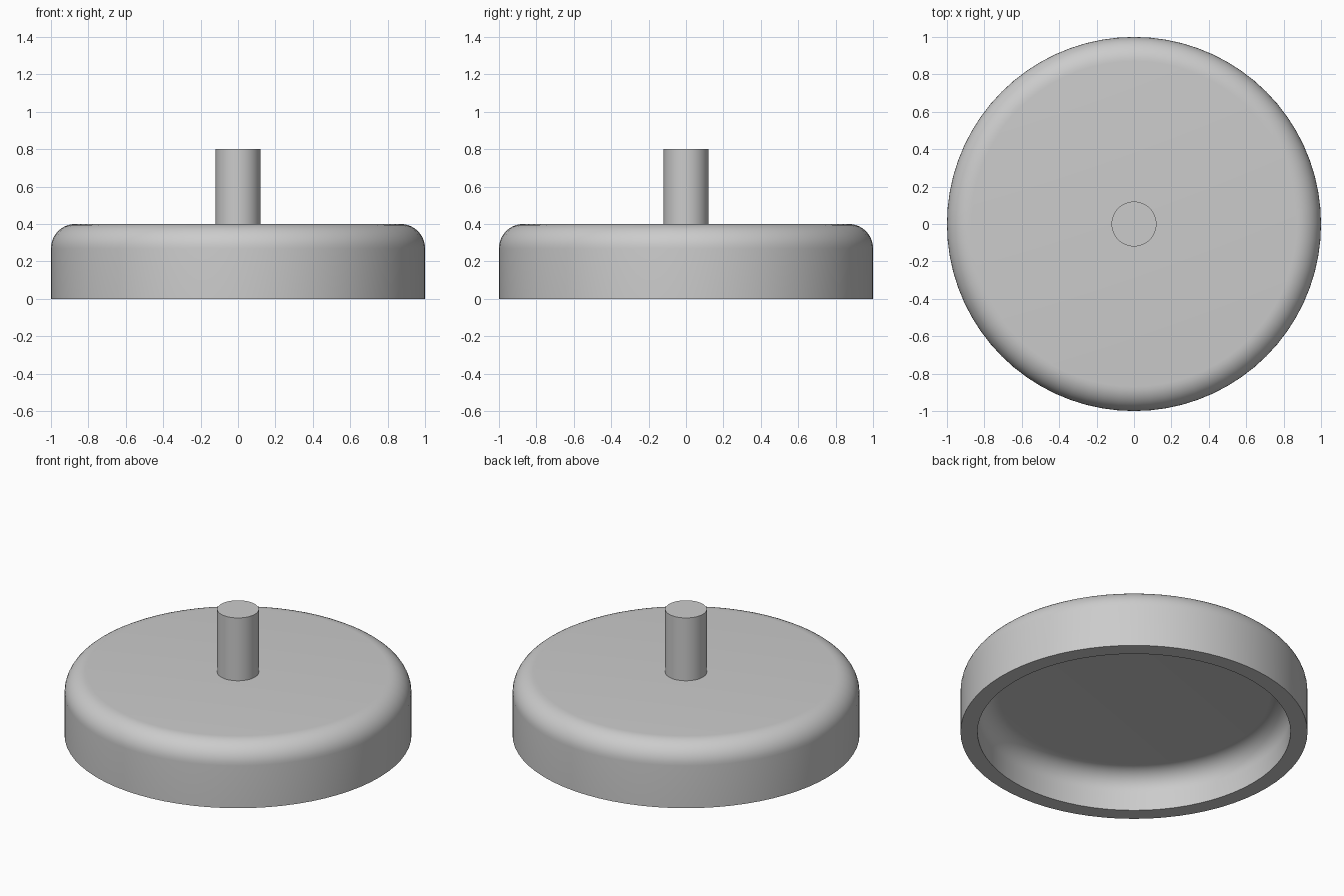
import bpy
import bmesh
from math import sin, cos, pi, radians

cube = bpy.data.objects.get("Cube")
if cube:
    bpy.data.objects.remove(cube, do_unlink=True)

SEGMENTS = 72

grey = bpy.data.materials.new("plain grey")
grey.use_nodes = True
colour = (0.6, 0.6, 0.6, 1)
grey.diffuse_color = colour
grey.node_tree.nodes["Principled BSDF"].inputs["Base Color"].default_value = colour


def fillet(radius, top, size, steps=10):
    """Quarter round from the wall up onto the flat top."""
    return [(radius - size + size * cos(a), top - size + size * sin(a))
            for a in (pi / 2 * i / steps for i in range(steps + 1))]


def lathe(name, profile):
    """Spin a radius and height profile round the z axis."""
    bm = bmesh.new()
    verts = [bm.verts.new((r, 0, z)) for r, z in profile]
    edges = [bm.edges.new(pair) for pair in zip(verts, verts[1:])]
    bmesh.ops.spin(bm, geom=verts + edges, axis=(0, 0, 1), cent=(0, 0, 0),
                   angle=2 * pi, steps=SEGMENTS)
    bmesh.ops.remove_doubles(bm, verts=bm.verts, dist=0.0001)
    bmesh.ops.recalc_face_normals(bm, faces=bm.faces)
    mesh = bpy.data.meshes.new(name)
    bm.to_mesh(mesh)
    bm.free()
    mesh.materials.append(grey)
    obj = bpy.data.objects.new(name, mesh)
    bpy.context.collection.objects.link(obj)
    bpy.ops.object.select_all(action="DESELECT")
    obj.select_set(True)
    bpy.context.view_layer.objects.active = obj
    bpy.ops.object.shade_smooth_by_angle(angle=radians(30))
    return obj


# Hollow round cap: outside from the crown down, then the cavity back up
outer = fillet(1.0, 0.4, 0.13)
inner = fillet(0.902, 0.24, 0.12)
lathe("cap_shell", [(0, 0.4)] + outer[::-1] + [(1.0, 0), (0.902, 0)]
      + inner + [(0, 0.24)])

# Solid stem standing on the crown
lathe("stem", [(0, 0.4), (0.12, 0.4), (0.12, 0.8), (0, 0.8)])
